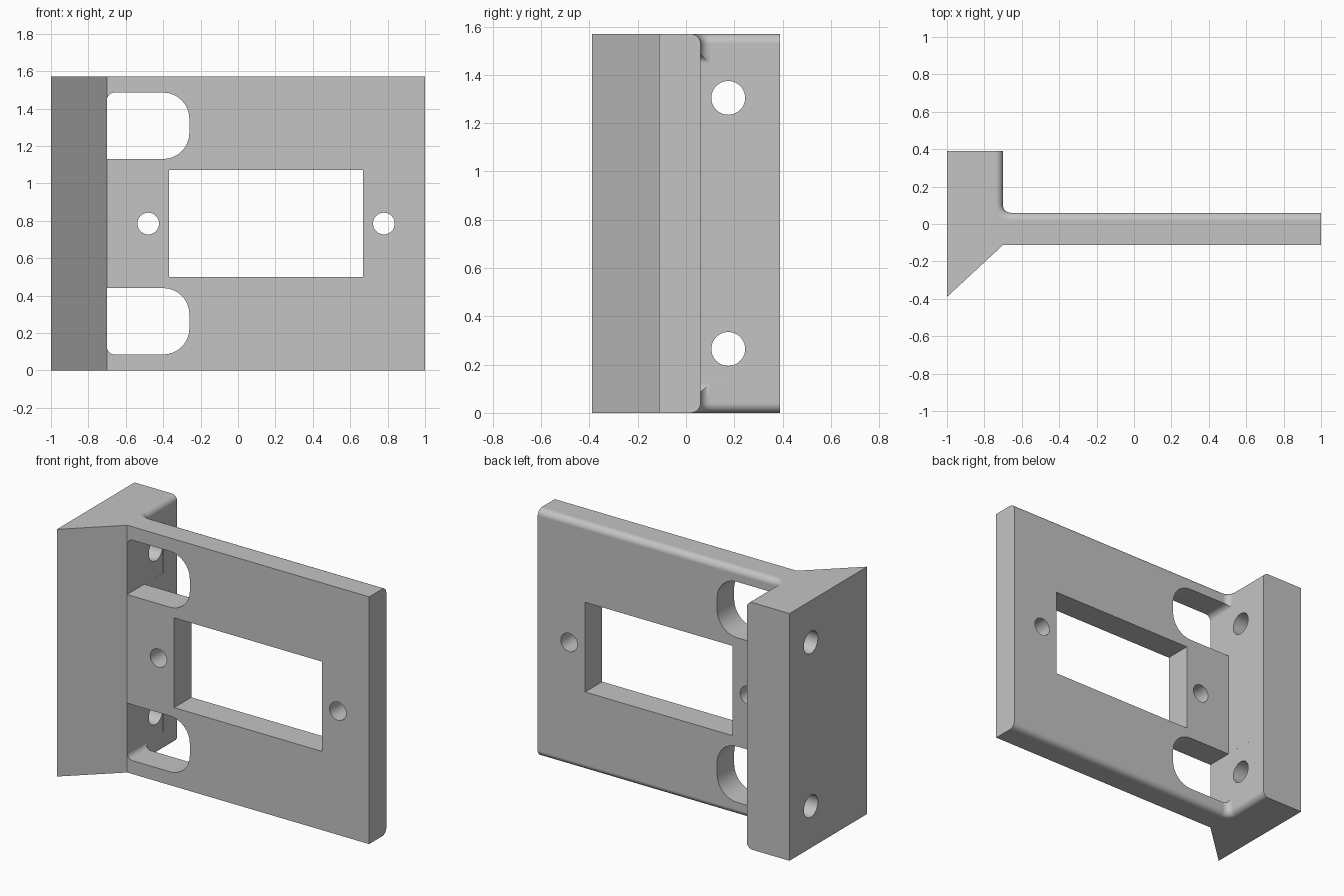
import bpy, bmesh
from math import sin, cos, pi, radians

if "Cube" in bpy.data.objects:
    bpy.data.objects.remove(bpy.data.objects["Cube"])

HEIGHT, MID = 1.57, 0.785
FRONT, BACK = -0.112, 0.06      # plate faces
OUTER, INNER = -1.0, -0.7       # flange faces
DEPTH = 0.39
R = 0.04                        # small rounding radius
STEPS = 8
EPS = 0.0005

grey = bpy.data.materials.new("plain grey")
grey.use_nodes = True
grey.diffuse_color = (0.55, 0.55, 0.55, 1)
grey.node_tree.nodes["Principled BSDF"].inputs["Base Color"].default_value = (0.55, 0.55, 0.55, 1)


def loft(name, rings):
    """Closed solid through a stack of equal-length point rings."""
    bm = bmesh.new()
    loops = [[bm.verts.new(p) for p in ring] for ring in rings]
    for a, b in zip(loops, loops[1:]):
        for i in range(len(a)):
            j = (i + 1) % len(a)
            bm.faces.new((a[i], a[j], b[j], b[i]))
    bm.faces.new(loops[0][::-1])
    bm.faces.new(loops[-1])
    bmesh.ops.recalc_face_normals(bm, faces=bm.faces)
    mesh = bpy.data.meshes.new(name)
    bm.to_mesh(mesh)
    bm.free()
    obj = bpy.data.objects.new(name, mesh)
    bpy.context.collection.objects.link(obj)
    mesh.materials.append(grey)
    return obj


def arc(cx, cy, r, start, end, steps=STEPS):
    return [(cx + r * cos(radians(start + (end - start) * i / steps)),
             cy + r * sin(radians(start + (end - start) * i / steps)))
            for i in range(steps + 1)]


def section(d):
    """Bracket plan with its inner corner side pulled in by d."""
    return [(OUTER, -DEPTH), (INNER, FRONT), (1, FRONT), (1, BACK - d),
            *arc(INNER + R, BACK + R, R + d, 270, 180),
            (INNER - d, DEPTH), (OUTER, DEPTH)]


# Bracket body: plan stacked upwards, with rounded inner rims at both ends
rim = [(R * (1 - sin(pi / 2 * i / STEPS)), R * (1 - cos(pi / 2 * i / STEPS)))
       for i in range(STEPS + 1)]
levels = [(z, d) for d, z in rim[::-1]]
levels = sorted([(R * (1 - cos(pi / 2 * i / STEPS)),
                  R * (1 - sin(pi / 2 * i / STEPS))) for i in range(STEPS + 1)])
levels += [(HEIGHT - z, d) for z, d in levels[::-1]]
bracket = loft("mounting_bracket",
               [[(x, y, z) for x, y in section(d)] for z, d in levels])

cutters = []


def cut_y(name, outline, y0=-0.3, y1=0.25):
    cutters.append(loft(name, [[(x, y, z) for x, z in outline] for y in (y0, y1)]))


def box(x0, x1, z0, z1):
    return [(x0, z0), (x1, z0), (x1, z1), (x0, z1)]


# Rectangular window and the two screw holes beside it
cut_y("window_cutter", box(-0.37, 0.667, 0.5, 1.07))
for x in (-0.48, 0.78):
    cut_y("screw_hole_cutter", arc(x, MID, 0.058, 0, 360, 40)[:-1])

# Slots next to the flange, mirrored about mid height
slot = [(INNER - EPS, 1.13), *arc(-0.4, 1.27, 0.14, -90, 0),
        *arc(-0.4, 1.345, 0.14, 0, 90), *arc(INNER - EPS + R, 1.485 - R, R, 90, 180)]
cut_y("upper_slot_cutter", slot)
cut_y("lower_slot_cutter", [(x, HEIGHT - z) for x, z in slot])

# Square inside corner on the tab between the slots
cut_y("tab_corner_cutter", box(INNER - EPS, -0.64, 0.43, 1.14), BACK - EPS, 0.12)

# Mounting holes through the flange
for z in (0.265, 1.305):
    ring = arc(0.175, z, 0.07, 0, 360, 40)[:-1]
    cutters.append(loft("flange_hole_cutter",
                        [[(x, y, h) for y, h in ring] for x in (-1.1, -0.6)]))

for cutter in cutters:
    cutter.hide_render = True
    mod = bracket.modifiers.new(cutter.name, "BOOLEAN")
    mod.operation, mod.solver, mod.object = "DIFFERENCE", "EXACT", cutter

bpy.ops.object.select_all(action="DESELECT")
bracket.select_set(True)
bpy.context.view_layer.objects.active = bracket
for mod in list(bracket.modifiers):
    bpy.ops.object.modifier_apply(modifier=mod.name)
for cutter in cutters:
    bpy.data.objects.remove(cutter)

# Smooth roundings, crisp edges, flat large faces
bpy.ops.object.shade_smooth_by_angle(angle=radians(30))
normals = bracket.modifiers.new("flat_faces", "WEIGHTED_NORMAL")
normals.keep_sharp = True
